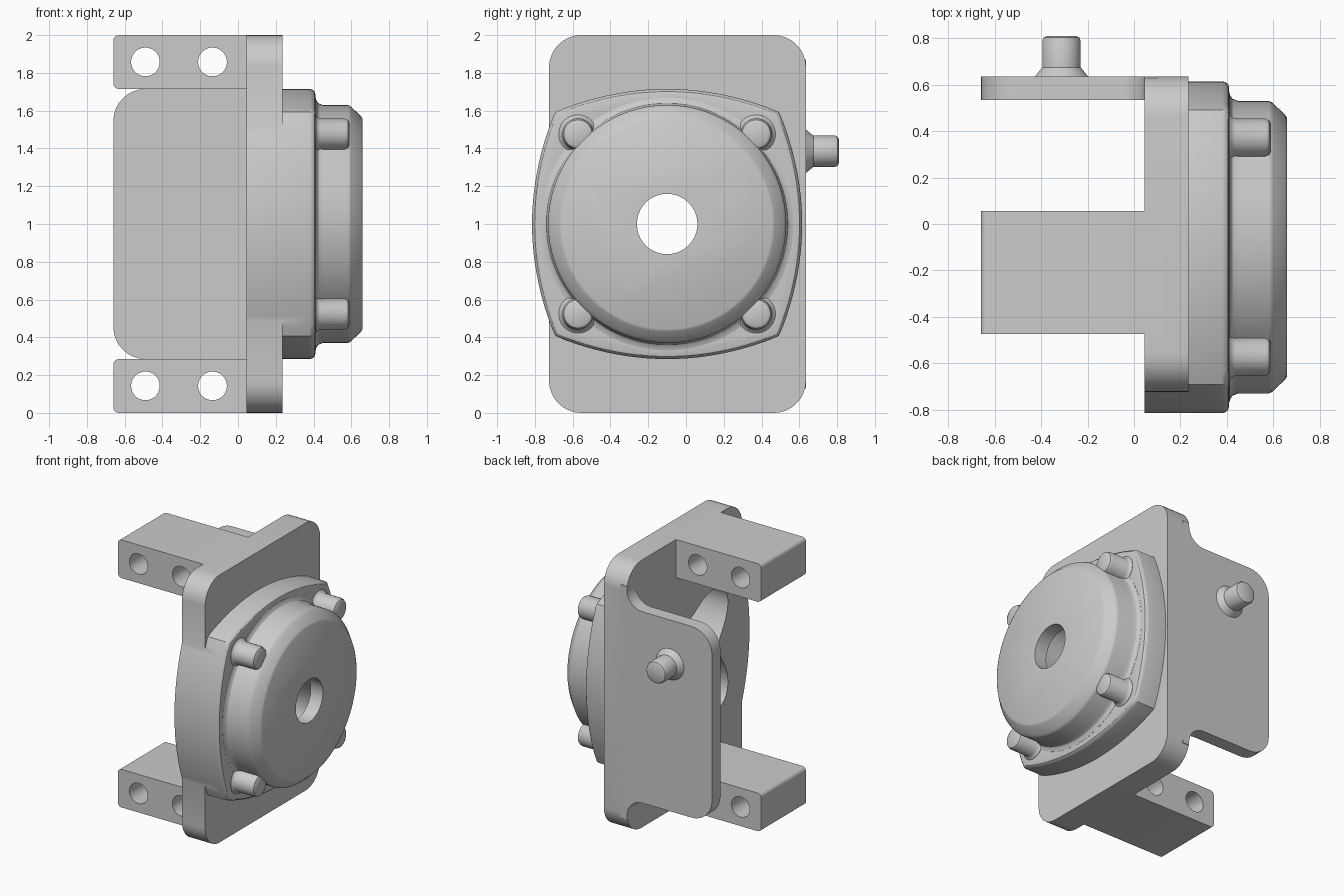
import bpy, bmesh, math

if "Cube" in bpy.data.objects:
    bpy.data.objects.remove(bpy.data.objects["Cube"])

CY, CZ = -0.10, 1.0  # housing axis


def loft(name, axis, rings):
    """Skin a stack of (position, [(u, v), ...]) rings along x or y, with capped ends."""
    bm = bmesh.new()
    loops = []
    for t, pts in rings:
        loops.append([bm.verts.new((t, u, v) if axis == 'x' else (u, t, v)) for u, v in pts])
    n = len(loops[0])
    for a, b in zip(loops, loops[1:]):
        for i in range(n):
            j = (i + 1) % n
            bm.faces.new((a[i], a[j], b[j], b[i]))
    bm.faces.new(loops[0])
    bm.faces.new(loops[-1])
    bmesh.ops.recalc_face_normals(bm, faces=bm.faces[:])
    me = bpy.data.meshes.new(name)
    bm.to_mesh(me)
    bm.free()
    ob = bpy.data.objects.new(name, me)
    bpy.context.collection.objects.link(ob)
    return ob


def rounded(corners, steps=8):
    """Polygon of right-angled (u, v, radius) corners with filleted corners."""
    out = []
    n = len(corners)
    for i, (u, v, r) in enumerate(corners):
        if r == 0:
            out.append((u, v))
            continue
        dirs = []
        for k in (i - 1, (i + 1) % n):
            du, dv = corners[k][0] - u, corners[k][1] - v
            d = math.hypot(du, dv)
            dirs.append((du / d, dv / d))
        (au, av), (bu, bv) = dirs
        for s in range(steps + 1):
            t = s / steps * math.pi / 2
            ka, kb = r * (1 - math.sin(t)), r * (1 - math.cos(t))
            out.append((u + au * ka + bu * kb, v + av * ka + bv * kb))
    return out


def rect(u0, u1, v0, v1, r):
    return rounded([(u0, v0, r), (u1, v0, r), (u1, v1, r), (u0, v1, r)])


def lathe(name, axis, u, v, profile, n=32):
    """Turned part from (position, radius) pairs."""
    angles = [2 * math.pi * (i + 0.5) / n for i in range(n)]
    return loft(name, axis, [(t, [(u + r * math.cos(a), v + r * math.sin(a)) for a in angles])
                             for t, r in profile])


def boolean(target, tool, op):
    tool.hide_render = True
    m = target.modifiers.new("bool", 'BOOLEAN')
    m.operation, m.solver, m.object = op, 'EXACT', tool
    bpy.context.view_layer.objects.active = target
    bpy.ops.object.modifier_apply(modifier=m.name)
    bpy.data.objects.remove(tool, do_unlink=True)


def flange_outline(inset):
    """Square with bowed sides and small rounded corners."""
    pts = []
    for q in range(4):
        c, s = math.cos(q * math.pi / 2), math.sin(q * math.pi / 2)
        side = [(0.715 - d * d / 2.9, d) for d in [0.54 * k / 10 for k in range(-10, 11)]]
        for x, y in side + [(0.592, 0.592)]:
            k = 1 - inset / 0.715
            pts.append((CY + (x * c - y * s) * k, CZ + (x * s + y * c) * k))
    return pts


# Mounting plate
body = loft("bracket_housing", 'x', [(x, rect(-0.725, 0.635, 0, 2, 0.17)) for x in (0.045, 0.235)])

# Bowed flange with a softened front edge
flange = loft("flange", 'x', [(x, flange_outline(i)) for x, i in
                              [(0.045, 0), (0.38, 0), (0.395, 0.004), (0.406, 0.014), (0.41, 0.03)]])
boolean(body, flange, 'UNION')

# Round cap with foot fillet and chamfered face
cap = lathe("cap", 'x', CY, CZ, [(0.35, 0.67), (0.411, 0.67), (0.415, 0.654), (0.425, 0.64),
                                 (0.45, 0.63), (0.582, 0.63), (0.594, 0.625), (0.604, 0.616),
                                 (0.652, 0.57), (0.66, 0.556)], 96)
boolean(body, cap, 'UNION')

# Four bolt bosses around the cap
for sy in (-1, 1):
    for sz in (-1, 1):
        boss = lathe("boss", 'x', CY + sy * 0.472, CZ + sz * 0.476,
                     [(0.35, 0.102), (0.412, 0.102), (0.42, 0.092), (0.435, 0.083),
                      (0.565, 0.083), (0.582, 0.075), (0.59, 0.06)], 28)
        boolean(body, boss, 'UNION')

# Side panel with filleted roots
panel = loft("side_panel", 'y', [(y, rounded([
    (-0.66, 0.285, 0.17), (-0.66, 1.715, 0.17), (0.045, 1.715, 0.13), (0.045, 1.87, 0),
    (0.1, 1.87, 0), (0.1, 0.13, 0), (0.045, 0.13, 0), (0.045, 0.285, 0.13)]))
    for y in (0.535, 0.635)])
boolean(body, panel, 'UNION')

# Top and bottom mounting bars with cross holes
for z0 in (0, 1.715):
    z1 = z0 + 0.285
    bar = loft("bar", 'y', [(y, rounded([(-0.66, z0, 0.03), (0.1, z0, 0), (0.1, z1, 0),
                                         (-0.66, z1, 0.03)])) for y in (-0.475, 0.055)])
    boolean(body, bar, 'UNION')
    for x in (-0.49, -0.135):
        hole = lathe("hole", 'y', x, z0 + 0.143, [(-0.6, 0.076), (0.2, 0.076)])
        boolean(body, hole, 'DIFFERENCE')

# Four-lobed rear pocket and central bore
star = []
for i in range(96):
    a = 2 * math.pi * i / 96
    r = 0.34 + 0.25 * math.sin(2 * a) ** 2
    star.append((CY + r * math.cos(a), CZ + r * math.sin(a)))
boolean(body, loft("pocket", 'x', [(0.0, star), (0.56, star)]), 'DIFFERENCE')
boolean(body, lathe("bore", 'x', CY, CZ, [(0.4, 0.16), (0.8, 0.16)], 48), 'DIFFERENCE')

# Peg on the side panel
peg = lathe("peg", 'y', -0.3125, 1.385, [(0.633, 0.117), (0.675, 0.083), (0.79, 0.083),
                                         (0.803, 0.077), (0.81, 0.062)])

for ob in (body, peg):
    bpy.ops.object.select_all(action='DESELECT')
    ob.select_set(True)
    bpy.context.view_layer.objects.active = ob
    bpy.ops.object.shade_smooth_by_angle(angle=math.radians(32))
